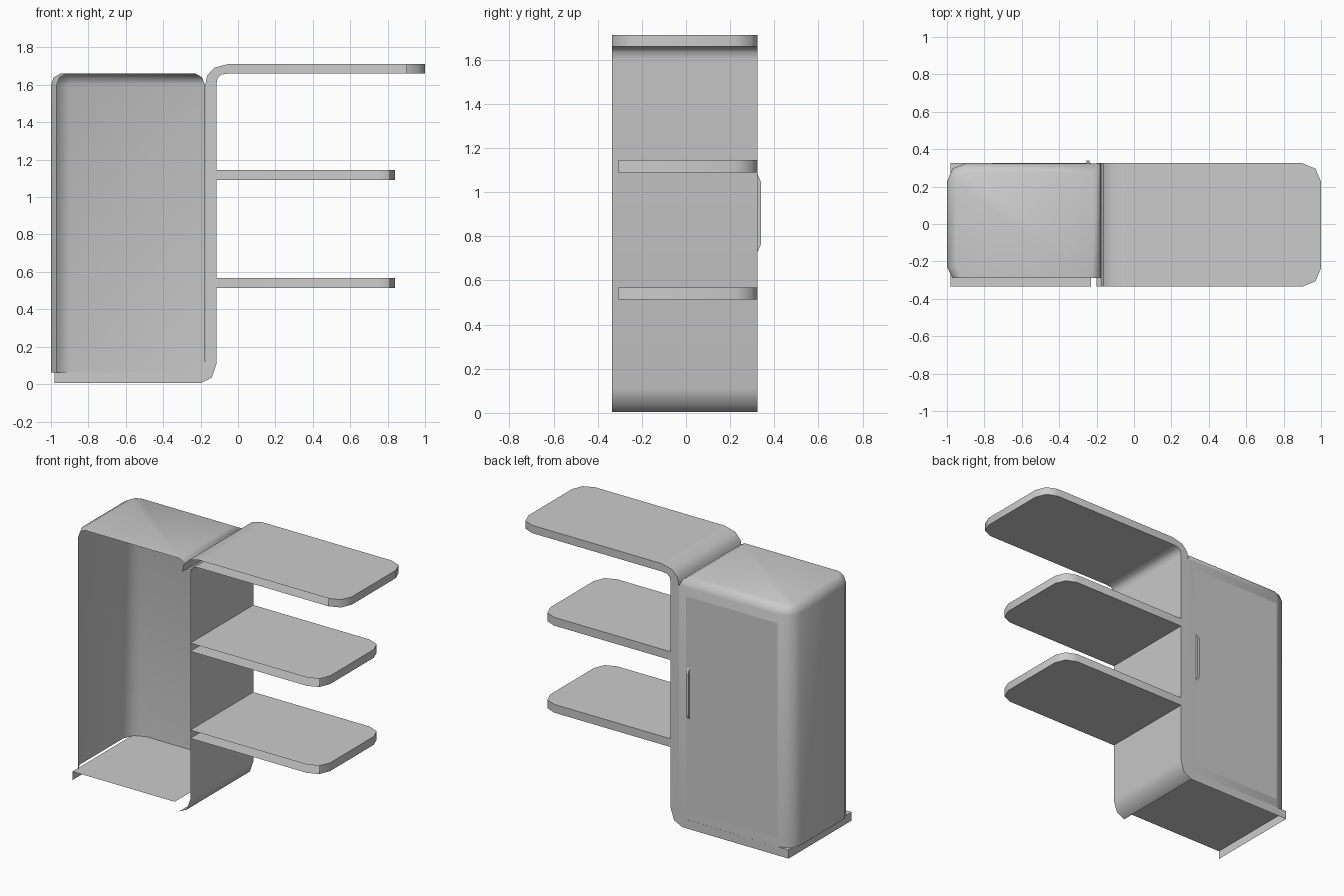
import bpy, bmesh, math

if "Cube" in bpy.data.objects:
    bpy.data.objects.remove(bpy.data.objects["Cube"])

Y0, Y1 = -0.335, 0.325      # open wall side, finished side


def build(name, faces, smooth=True):
    """Make an object from a list of faces given as point lists."""
    bm = bmesh.new()
    for pts in faces:
        bm.faces.new([bm.verts.new(p) for p in pts])
    bmesh.ops.remove_doubles(bm, verts=bm.verts, dist=1e-5)
    bmesh.ops.recalc_face_normals(bm, faces=bm.faces)
    me = bpy.data.meshes.new(name)
    bm.to_mesh(me)
    bm.free()
    ob = bpy.data.objects.new(name, me)
    bpy.context.collection.objects.link(ob)
    if smooth:
        bpy.ops.object.select_all(action='DESELECT')
        bpy.context.view_layer.objects.active = ob
        ob.select_set(True)
        bpy.ops.object.shade_smooth_by_angle(angle=math.radians(50))
    return ob


def arc(cx, cy, r, a0, a1, n=2):
    angles = [math.radians(a0 + (a1 - a0) * i / n) for i in range(n + 1)]
    return [(cx + r * math.cos(a), cy + r * math.sin(a)) for a in angles]


def wall(a, b, z0, z1):
    return [(*a, z0), (*b, z0), (*b, z1), (*a, z1)]


def shelf(name, x0, x1, z0, z1, skip):
    """Hollow board with rounded outer corners, open on the wall side."""
    r = 0.1
    plan = [(x0, Y0)] + arc(x1 - r, Y0 + r, r, -90, 0)
    plan += arc(x1 - r, Y1 - r, r, 0, 90) + [(x0, Y1)]
    faces = [[(*p, z) for p in plan] for z in (z0, z1)]
    faces += [wall(a, b, z0, z1) for a, b in list(zip(plan, plan[1:]))[skip:]]
    build(name, faces)


shelf("top_shelf", -0.05, 1.0, 1.66, 1.712, 1)
shelf("middle_shelf", -0.115, 0.84, 1.09, 1.145, 2)
shelf("lower_shelf", -0.115, 0.84, 0.513, 0.568, 2)

# S-shaped band: base, upright and bend into the top shelf (x, z stations)
left = [(-.98, .062), (-.23, .062), (-.19, .078), (-.175, .12),
        (-.175, 1.6), (-.165, 1.65), (-.125, 1.692), (-.05, 1.712)]
right = [(-.98, .005), (-.2, .005), (-.14, .035), (-.115, .11),
         (-.115, 1.6), (-.11, 1.635), (-.09, 1.655), (-.05, 1.66)]


def across(p, q):
    return [(p[0], Y0, p[1]), (q[0], Y0, q[1]), (q[0], Y1, q[1]), (p[0], Y1, p[1])]


band = [across(left[0], right[0])]
for i in range(len(left) - 1):
    band.append([(x, Y1, z) for x, z in (left[i], left[i + 1], right[i + 1], right[i])])
    if i == 0 or i > 3:
        band.append(across(left[i], left[i + 1]))
    if i > 0:
        band.append(across(right[i], right[i + 1]))
build("support_band", band)


# Cabinet shell: open front, rounded left corners, bevelled top
def ring(d, z):
    r = 0.1 - d
    front = [(-0.97 + d, -0.29), (-1 + d, -0.23)]
    plan = front + arc(-0.9, Y1 - 0.1, r, 180, 90)
    plan += [(-0.177 - d, Y1 - d - .001), (-0.177 - d, -0.29)]
    return [(x, y, z) for x, y in plan]


rings = [ring(0, .062), ring(0, 1.6), ring(.015, 1.64), ring(.05, 1.66)]
shell = [rings[-1]]
for k in range(3):
    lo, hi = rings[k], rings[k + 1]
    for i in range(len(lo) - (2 if k == 0 else 1)):
        shell.append([lo[i], lo[i + 1], hi[i + 1], hi[i]])
build("cabinet_shell", shell)

# Door panel
y = Y1 + 0.002
build("door_panel", [[(-.9, y, .12), (-.23, y, .12), (-.23, y, 1.545), (-.9, y, 1.545)]], False)

# Door handle: tapered bar
side = [(Y1, .73), (.34, .765), (.34, 1.045), (Y1, 1.08)]
xa, xb = -0.255, -0.237
handle = [[(x, *p) for p in side] for x in (xa, xb)]
handle += [[(xa, *p), (xb, *p), (xb, *q), (xa, *q)] for p, q in zip(side, side[1:])]
build("door_handle", handle, False)
